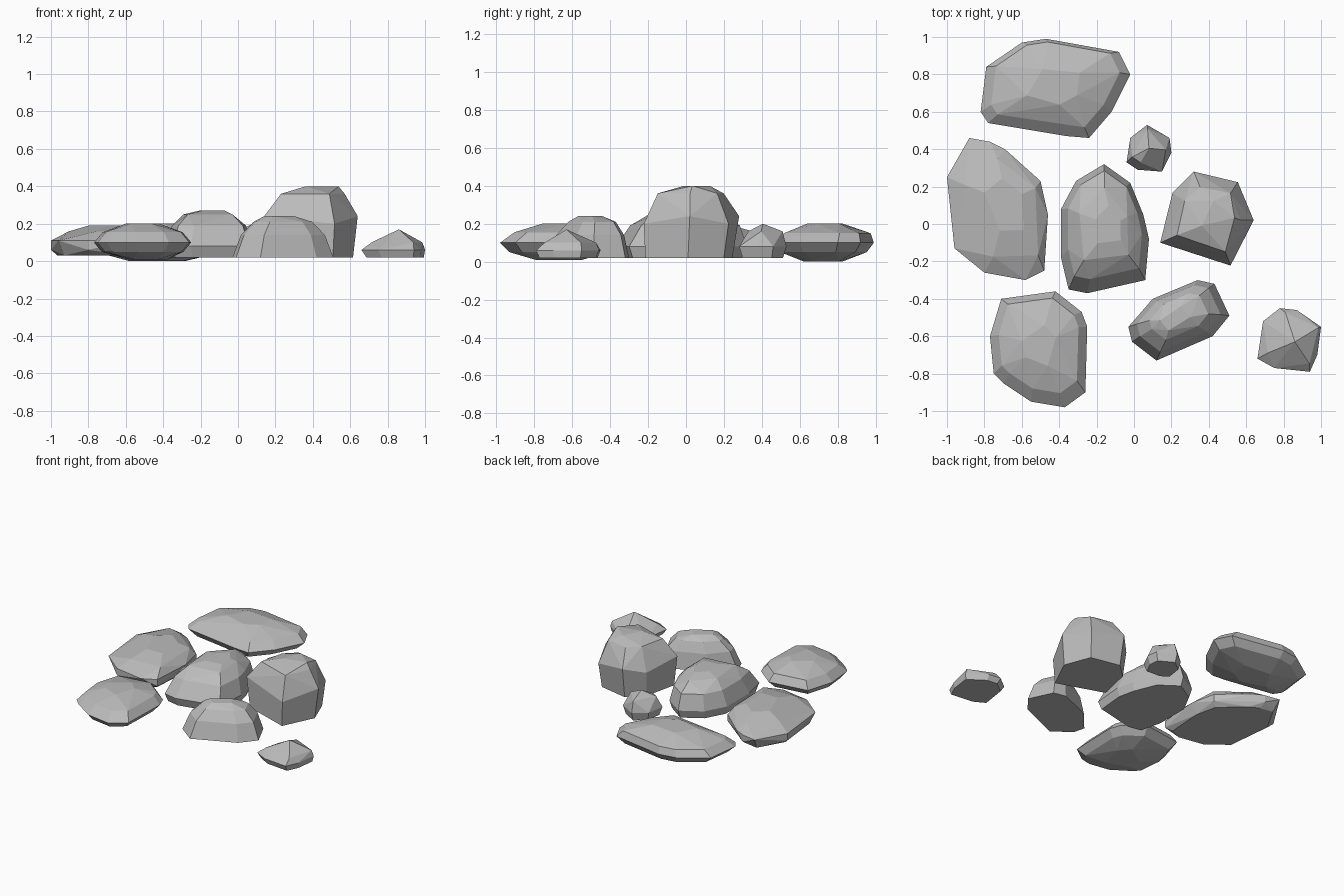
import bpy
import bmesh
from mathutils import Vector

default_cube = bpy.data.objects.get("Cube")
if default_cube:
    bpy.data.objects.remove(default_cube, do_unlink=True)

# One flat stone colour
stone_grey = bpy.data.materials.new("stone grey")
stone_grey.use_nodes = True
colour = (0.5, 0.5, 0.5, 1)
stone_grey.diffuse_color = colour
stone_grey.node_tree.nodes["Principled BSDF"].inputs["Base Color"].default_value = colour


def make_stone(name, outline, levels):
    """Wrap a faceted hull around an outline repeated at several heights.

    Each level is (height, scale, shift along x, shift along y, point step).
    A step of two skips every other outline point for broader facets.
    """
    xs, ys = zip(*outline)
    centre = Vector(((min(xs) + max(xs)) / 2, (min(ys) + max(ys)) / 2, 0))
    bm = bmesh.new()
    for height, scale, shift_x, shift_y, step in levels:
        for x, y in outline[::step]:
            offset = (Vector((x, y, 0)) - centre) * scale
            bm.verts.new(offset + Vector((shift_x, shift_y, height)))
    bmesh.ops.remove_doubles(bm, verts=bm.verts[:], dist=0.002)
    bmesh.ops.convex_hull(bm, input=bm.verts[:])

    # Remove points swallowed by the hull, then merge nearly flat facets
    loose = [v for v in bm.verts if not v.link_faces]
    bmesh.ops.delete(bm, geom=loose, context='VERTS')
    bmesh.ops.dissolve_limit(bm, angle_limit=0.06,
                             verts=bm.verts[:], edges=bm.edges[:])
    bmesh.ops.recalc_face_normals(bm, faces=bm.faces[:])

    mesh = bpy.data.meshes.new(name)
    bm.to_mesh(mesh)
    bm.free()
    mesh.materials.append(stone_grey)
    stone = bpy.data.objects.new(name, mesh)
    stone.location = centre
    bpy.context.collection.objects.link(stone)
    return stone


# Wide lens-shaped stone at the back
make_stone(
    "back_wide_stone",
    [(-.82, .6), (-.78, .54), (-.36, .47), (-.24, .46), (-.12, .6),
     (-.02, .8), (-.08, .92), (-.47, .99), (-.6, .97), (-.79, .84)],
    [(0, .4, 0, 0, 2), (.05, .86, 0, 0, 1), (.1, 1, 0, 0, 1),
     (.15, .86, 0, .02, 1), (.2, .38, 0, .01, 2)])

# Broad flat slab on the right-hand side
make_stone(
    "side_slab_stone",
    [(-1, .25), (-.88, .46), (-.77, .44), (-.69, .4), (-.5, .23),
     (-.46, .05), (-.48, -.25), (-.58, -.3), (-.8, -.26), (-.96, -.13)],
    [(.03, .87, 0, 0, 1), (.06, 1, 0, 0, 2), (.11, 1, 0, 0, 1),
     (.16, .75, .03, 0, 2), (.19, .4, .04, .02, 2)])

# Tallest stone
make_stone(
    "tall_stone",
    [(.14, -.1), (.2, .17), (.32, .28), (.56, .23), (.64, .02), (.52, -.23)],
    [(.02, .9, 0, -.01, 1), (.24, 1, 0, 0, 2), (.2, .97, 0, 0, 1),
     (.36, .68, .01, 0, 1), (.4, .35, .06, .01, 2)])

# Rounded lens-shaped stone at the front
make_stone(
    "front_round_stone",
    [(-.77, -.6), (-.71, -.4), (-.42, -.36), (-.28, -.47), (-.25, -.55),
     (-.26, -.9), (-.37, -.98), (-.55, -.95), (-.7, -.85), (-.75, -.8)],
    [(.01, .4, .03, 0, 2), (.05, .84, 0, 0, 1), (.1, 1, 0, 0, 1),
     (.155, .82, 0, .02, 1), (.2, .35, 0, .02, 2)])

# Stone in the middle of the group
make_stone(
    "middle_stone",
    [(-.39, .08), (-.31, .23), (-.16, .32), (-.02, .22), (.05, .05),
     (.08, -.08), (.06, -.3), (-.25, -.37), (-.35, -.35), (-.39, -.18)],
    [(.02, .93, 0, 0, 1), (.08, 1, 0, 0, 1), (.19, .84, 0, .02, 1),
     (.25, .58, 0, .02, 2), (.27, .3, .02, .02, 2)])

# Small pebble behind the middle
make_stone(
    "back_pebble",
    [(-.04, .33), (-.02, .46), (.07, .53), (.19, .46),
     (.2, .38), (.15, .28), (.02, .29)],
    [(.02, .85, 0, 0, 1), (.08, 1, 0, 0, 1), (.16, .75, 0, .01, 2),
     (.2, 0, 0, 0, 1)])

# Domed stone at the front
make_stone(
    "front_domed_stone",
    [(-.03, -.55), (.1, -.4), (.34, -.3), (.43, -.32),
     (.51, -.49), (.42, -.6), (.12, -.73), (-.01, -.63)],
    [(.02, 1, 0, 0, 1), (.14, .83, 0, .01, 1), (.21, .58, 0, .02, 1),
     (.24, .3, -.02, .01, 2)])

# Low pebble at the front corner
make_stone(
    "corner_pebble",
    [(.66, -.72), (.69, -.52), (.78, -.45), (.87, -.46),
     (1, -.55), (.98, -.7), (.94, -.79), (.75, -.77)],
    [(.02, .9, .01, 0, 1), (.06, 1, 0, 0, 1), (.1, .8, .02, .01, 2),
     (.17, 0, .03, -.01, 1)])
